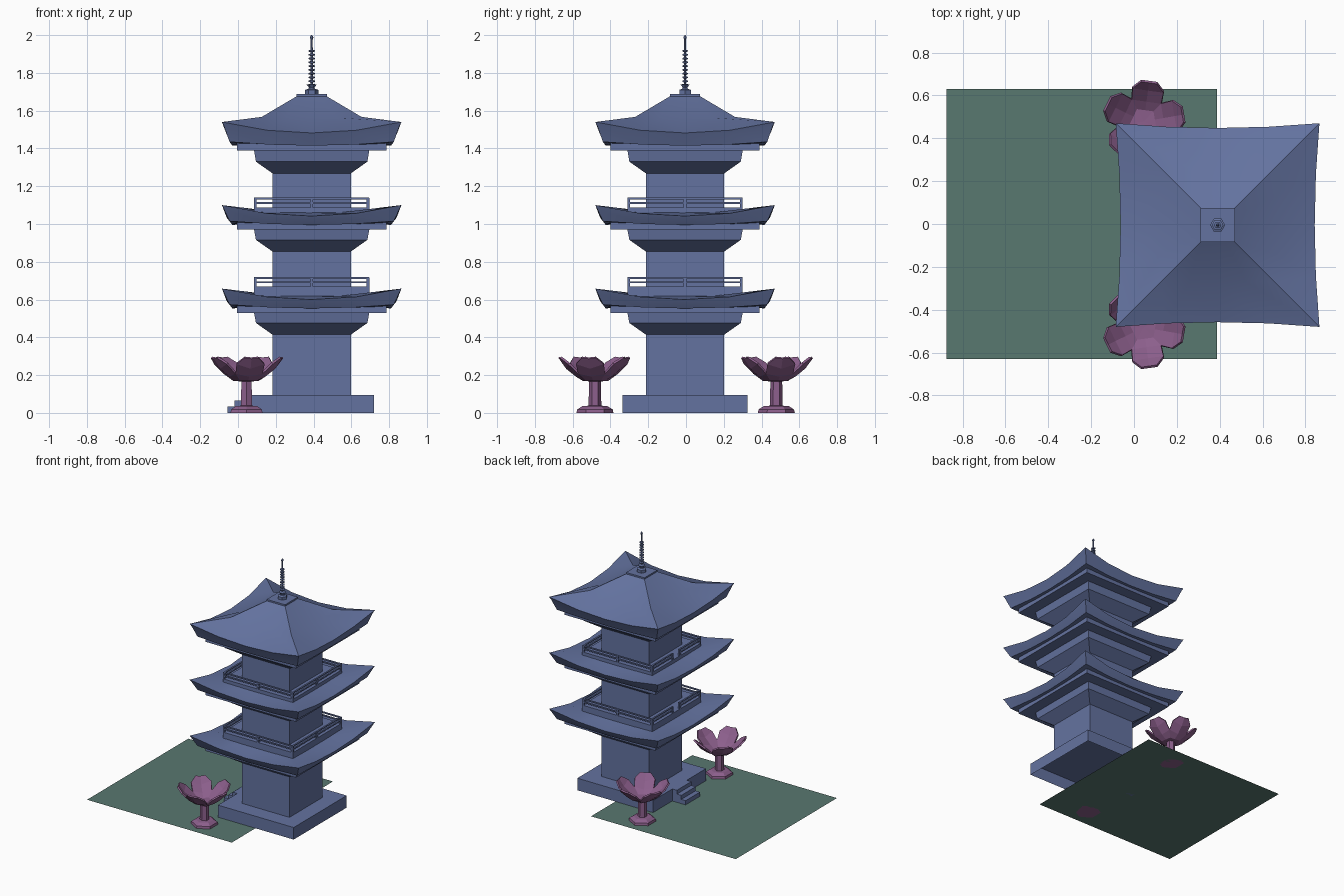
import bpy, bmesh
from math import sin, cos, pi, radians

if "Cube" in bpy.data.objects:
    bpy.data.objects.remove(bpy.data.objects["Cube"])

CX, CY = 0.39, -0.005          # pagoda axis


def material(name, rgb):
    m = bpy.data.materials.new(name)
    m.diffuse_color = (*rgb, 1)
    m.use_nodes = True
    m.node_tree.nodes["Principled BSDF"].inputs["Base Color"].default_value = m.diffuse_color
    return m


BLUE = material("slate_blue", (0.127, 0.171, 0.352))
GREEN = material("moss_green", (0.098, 0.188, 0.162))
PINK = material("lotus_pink", (0.262, 0.114, 0.262))


def finish(name, bm, mat, loc=(0, 0, 0), smooth=None, normals=True):
    if normals:
        bmesh.ops.recalc_face_normals(bm, faces=bm.faces)
    me = bpy.data.meshes.new(name)
    bm.to_mesh(me)
    bm.free()
    me.materials.append(mat)
    ob = bpy.data.objects.new(name, me)
    ob.location = loc
    bpy.context.collection.objects.link(ob)
    if smooth:
        bpy.ops.object.select_all(action='DESELECT')
        ob.select_set(True)
        bpy.context.view_layer.objects.active = ob
        bpy.ops.object.shade_smooth_by_angle(angle=radians(smooth))
    return ob


def add_box(bm, x0, x1, y0, y1, z0, z1, bottom=True):
    v = [bm.verts.new((x, y, z)) for z in (z0, z1)
         for x, y in ((x0, y0), (x1, y0), (x1, y1), (x0, y1))]
    for i in range(4):
        j = (i + 1) % 4
        bm.faces.new((v[i], v[j], v[j + 4], v[i + 4]))
    bm.faces.new(v[4:])
    if bottom:
        bm.faces.new(v[3::-1])


def loft(bm, rings, caps=True):
    loops = [[bm.verts.new(p) for p in r] for r in rings]
    for a, b in zip(loops, loops[1:]):
        for i in range(len(a)):
            j = (i + 1) % len(a)
            bm.faces.new((a[i], b[i], b[j], a[j]))
    if caps:
        bm.faces.new(loops[0])
        bm.faces.new(loops[-1][::-1])


def square_ring(hm, hc, zm, zc):
    """Square loop whose mid-sides and corners differ in reach and height."""
    pts = []
    for k in range(4):
        c, s = (1, 0, -1, 0)[k], (0, 1, 0, -1)[k]
        for t in (-1, -0.5, 0, 0.5):
            x, y = t * hc, -(hm + (hc - hm) * t * t)
            pts.append((x * c - y * s, x * s + y * c, zm + (zc - zm) * t * t))
    return pts


def lathe(name, profile, mat, loc, sides=6, turn=0.0):
    bm = bmesh.new()
    loft(bm, [[(r * cos(turn + 2 * pi * i / sides), r * sin(turn + 2 * pi * i / sides), z)
               for i in range(sides)] for r, z in profile])
    return finish(name, bm, mat, loc)


AXIS = (CX, CY, 0)

# Lawn
bm = bmesh.new()
bm.faces.new([bm.verts.new((x, y, 0)) for x, y in
              ((-0.875, -0.63), (0.387, -0.63), (0.387, 0.63), (-0.875, 0.63))])
finish("lawn", bm, GREEN, normals=False)

# Plinth, open underneath
bm = bmesh.new()
add_box(bm, -0.33, 0.33, -0.33, 0.33, 0, 0.095, bottom=False)
finish("plinth", bm, BLUE, AXIS, normals=False)

# Entrance steps on the lawn side
bm = bmesh.new()
for x, z in ((-0.37, 0.095), (-0.408, 0.065), (-0.446, 0.033)):
    add_box(bm, x, -0.33, -0.09, 0.09, 0, z)
finish("entrance_steps", bm, BLUE, AXIS)

# Storeys: floor, bracket bottom, eave slab bottom, roof tip
STOREYS = ((0.095, 0.414, 0.53, 0.658), (0.65, 0.854, 0.97, 1.10), (1.07, 1.268, 1.39, 1.54))
for n, (floor, brk, slab, tip) in enumerate(STOREYS, 1):
    top = n == 3
    bm = bmesh.new()
    add_box(bm, -0.207, 0.207, -0.207, 0.207, floor, brk)
    finish(f"storey_wall_{n}", bm, BLUE, AXIS)

    # Flared bracket under the eaves
    bm = bmesh.new()
    loft(bm, [square_ring(h, h, z, z) for h, z in
              ((0.305, slab), (0.295, brk + 0.062), (0.207, brk))])
    finish(f"eave_bracket_{n}", bm, BLUE, AXIS)

    # Flat eave slab
    bm = bmesh.new()
    add_box(bm, -0.395, 0.395, -0.395, 0.395, slab, tip - 0.085)
    finish(f"eave_slab_{n}", bm, BLUE, AXIS)

    # Roof with upswept corners
    bm = bmesh.new()
    if top:
        rings = [square_ring(0.08, 0.08, 1.676, 1.676),
                 square_ring(0.264, 0.264, 1.562, 1.567)]
    else:
        rings = [square_ring(0.2, 0.2, tip - 0.02, tip - 0.02),
                 square_ring(0.3, 0.3, tip - 0.04, tip - 0.037)]
    d = 0.11 if top else 0.09
    rings += [square_ring(0.453, 0.475, tip - 0.058, tip),
              square_ring(0.447, 0.465, tip - 0.07, tip - 0.02),
              square_ring(0.42, 0.435, tip - d - 0.015, tip - d + 0.005),
              square_ring(0.38, 0.38, tip - d - 0.012, tip - d - 0.005)]
    loft(bm, rings)
    finish(f"roof_{n}", bm, BLUE, AXIS, smooth=20)

# Balconies with railings, open toward the steps
for n, f in ((1, 0.668), (2, 1.088)):
    bm = bmesh.new()
    add_box(bm, -0.305, 0.305, -0.305, 0.305, f - 0.05, f)
    finish(f"balcony_floor_{n}", bm, BLUE, AXIS)
    bm = bmesh.new()
    a, b, g = 0.292, 0.304, 0.045
    for z in (f + 0.019, f + 0.042):
        for s in (-1, 1):
            y0, y1 = sorted((s * a, s * b))
            add_box(bm, -b, b, y0, y1, z, z + 0.009)
            y0, y1 = sorted((s * g, s * b))
            add_box(bm, -b, -a, y0, y1, z, z + 0.009)
        add_box(bm, a, b, -b, b, z, z + 0.009)
    m = (a + b) / 2
    for x, y in ((-m, -m), (m, -m), (m, m), (-m, m), (0, -m), (0, m), (m, 0), (-m, g), (-m, -g)):
        add_box(bm, x - 0.007, x + 0.007, y - 0.007, y + 0.007, f, f + 0.05)
    finish(f"balcony_railing_{n}", bm, BLUE, AXIS)

# Roof cap and ringed spire
bm = bmesh.new()
add_box(bm, -0.08, 0.08, -0.08, 0.08, 1.668, 1.688)
finish("roof_cap", bm, BLUE, AXIS)
spire = [(0.035, 1.685), (0.035, 1.71), (0.018, 1.716), (0.014, 1.722), (0.027, 1.738), (0.007, 1.742)]
for i in range(9):
    z = 1.75 + i * 0.02
    spire += [(0.007, z), (0.017, z + 0.003), (0.017, z + 0.009), (0.007, z + 0.012)]
spire += [(0.005, 1.94), (0.005, 1.975), (0.009, 1.985), (0.008, 1.993), (0.002, 2.0)]
lathe("spire", spire, BLUE, AXIS)

# Pair of lotus lanterns, mirrored across y
PETAL = ((0.055, 0.040, 0.174, 0.174), (0.097, 0.070, 0.196, 0.212),
         (0.15, 0.074, 0.238, 0.262), (0.187, 0.037, 0.290, 0.294))
for side, s in (("back", 1), ("front", -1)):
    loc = (0.045, 0.48 * s - 0.002, 0)
    lathe(f"lotus_foot_{side}", [(0.098, 0), (0.094, 0.018), (0.066, 0.036), (0.036, 0.038)],
          PINK, loc, turn=pi / 2)
    lathe(f"lotus_stem_{side}", [(0.034, 0.03), (0.031, 0.178)], PINK, loc, turn=pi / 2)
    bm = bmesh.new()
    centre = bm.verts.new((0, 0, 0.172))
    for k in range(5):
        ang = s * radians(82 + 72 * k)
        c, sn = cos(ang), sin(ang)
        rows = [[bm.verts.new((r * c - w * sn, r * sn + w * c, z))
                 for w, z in ((-hw, ze), (0, zc), (hw, ze))] for r, hw, zc, ze in PETAL]
        for p, q in zip(rows, rows[1:]):
            for i in (0, 1):
                bm.faces.new((p[i], q[i], q[i + 1], p[i + 1]))
        for i in (0, 1):
            bm.faces.new((centre, rows[0][i], rows[0][i + 1]))
    bmesh.ops.remove_doubles(bm, verts=bm.verts, dist=0.004)
    for f in bm.faces:
        f.normal_update()
    ob = finish(f"lotus_petals_{side}", bm, PINK, loc, normals=False)
    mod = ob.modifiers.new("thickness", 'SOLIDIFY')
    mod.thickness = 0.012
    mod.offset = 0
